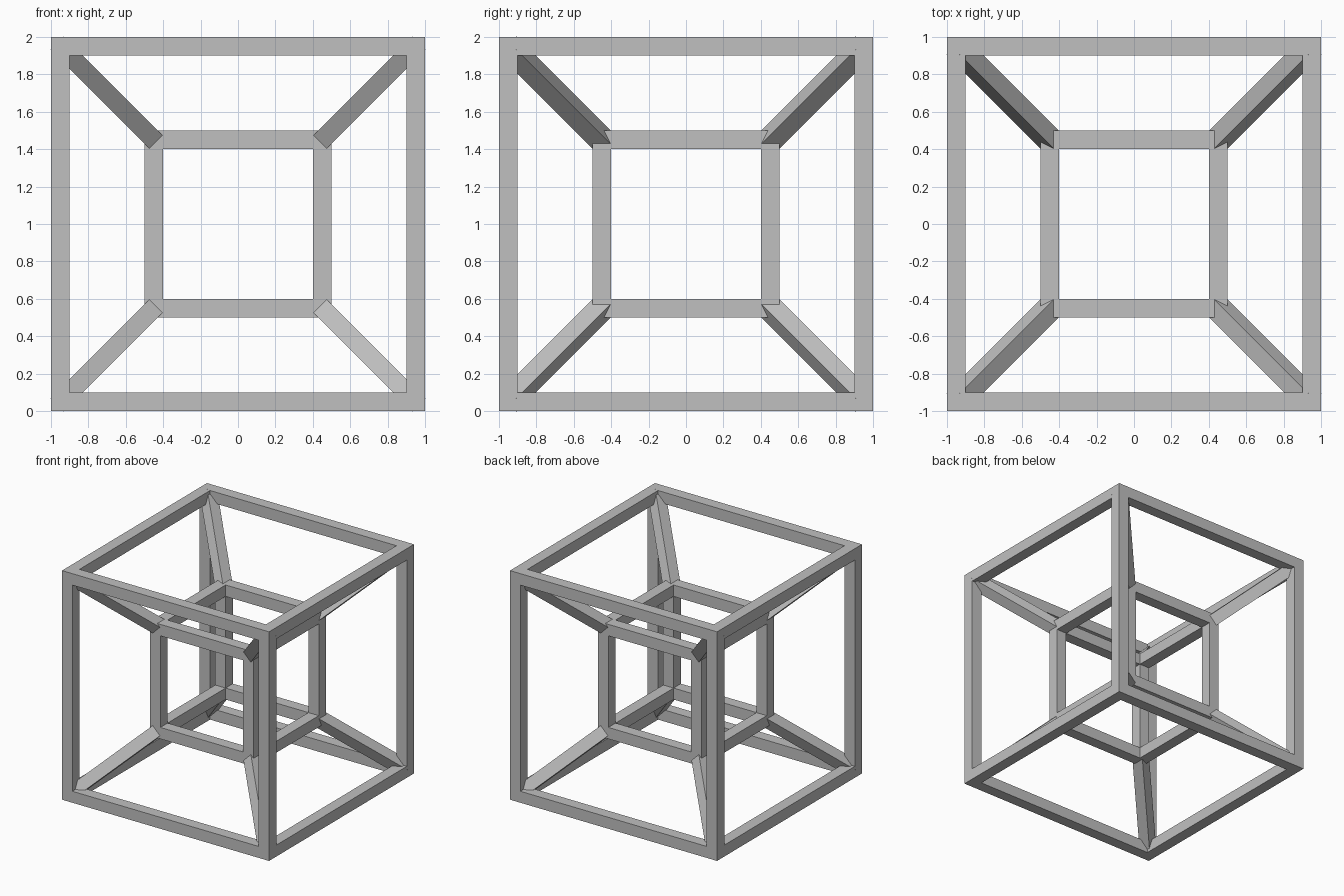
import bpy
import bmesh
from itertools import product
from mathutils import Matrix, Vector

default_cube = bpy.data.objects.get("Cube")
if default_cube:
    bpy.data.objects.remove(default_cube, do_unlink=True)

CENTRE = Vector((0, 0, 1))
BAR = 0.1

grey = bpy.data.materials.new("grey")
grey.use_nodes = True
colour = (0.53, 0.53, 0.53, 1)
grey.diffuse_color = colour
grey.node_tree.nodes["Principled BSDF"].inputs["Base Color"].default_value = colour


def add_object(name, bm):
    bmesh.ops.recalc_face_normals(bm, faces=bm.faces)
    mesh = bpy.data.meshes.new(name)
    bm.to_mesh(mesh)
    bm.free()
    mesh.materials.append(grey)
    obj = bpy.data.objects.new(name, mesh)
    obj.location = CENTRE
    bpy.context.collection.objects.link(obj)


def cube_frame(name, half):
    """Open cube of square bars: corner blocks joined along every edge."""
    bm = bmesh.new()
    levels = (-half, BAR - half, half - BAR, half)
    grid = {k: bm.verts.new([levels[i] for i in k])
            for k in product(range(4), repeat=3)}

    def solid(cell):
        # A cell is solid when at most one axis is in the middle span
        return all(0 <= c <= 2 for c in cell) and cell.count(1) <= 1

    for cell in product(range(3), repeat=3):
        if not solid(cell):
            continue
        for axis, step in product(range(3), (0, 1)):
            neighbour = list(cell)
            neighbour[axis] += 2 * step - 1
            if solid(tuple(neighbour)):
                continue
            corners = []
            for a, b in ((0, 0), (1, 0), (1, 1), (0, 1)):
                key = list(cell)
                key[axis] += step
                key[(axis + 1) % 3] += a
                key[(axis + 2) % 3] += b
                corners.append(grid[tuple(key)])
            bm.faces.new(corners)
    loose = [v for v in bm.verts if not v.link_faces]
    bmesh.ops.delete(bm, geom=loose, context="VERTS")
    bmesh.ops.dissolve_limit(bm, angle_limit=0.01, verts=bm.verts, edges=bm.edges)
    add_object(name, bm)


def diagonal_strut(name, sx, sy, sz, inner=0.444, outer=0.946):
    """Square bar from an inner corner to an outer one, two sides parallel to y."""
    corner = Vector((sx, sy, sz))
    along = corner.normalized()
    side = Vector((sx, 0, -sz)).normalized()
    axes = Matrix((side, along.cross(side), along)).transposed().to_4x4()
    length = (outer - inner) * corner.length
    bm = bmesh.new()
    bmesh.ops.create_cube(bm, size=1)
    bmesh.ops.scale(bm, vec=(BAR, BAR, length), verts=bm.verts)
    place = Matrix.Translation(corner * (inner + outer) / 2) @ axes
    bmesh.ops.transform(bm, matrix=place, verts=bm.verts)
    add_object(name, bm)


# Two nested frames
cube_frame("outer_frame", 1.0)
cube_frame("inner_frame", 0.5)

# Eight struts joining matching corners
for sx, sy, sz in product((-1, 1), repeat=3):
    words = ("top" if sz > 0 else "bottom",
             "front" if sy < 0 else "back",
             "left" if sx > 0 else "right", "strut")
    diagonal_strut("_".join(words), sx, sy, sz)
